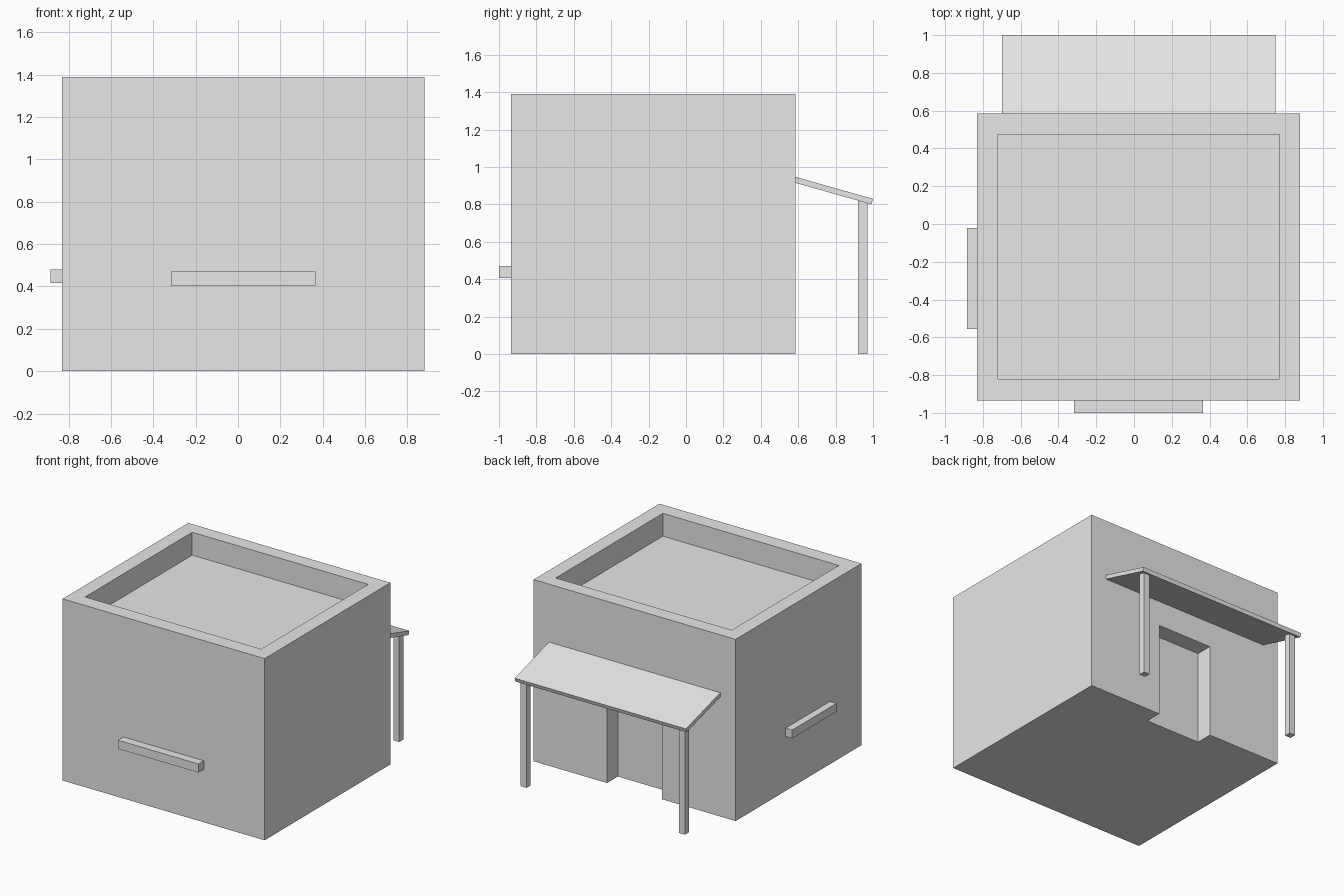
import bpy, bmesh

if "Cube" in bpy.data.objects:
    bpy.data.objects.remove(bpy.data.objects["Cube"])

CX = 0.025                       # centre line of the house in x

plaster = bpy.data.materials.new("pale_plaster")
plaster.diffuse_color = (0.8, 0.8, 0.8, 1)
plaster.use_nodes = True
plaster.node_tree.nodes["Principled BSDF"].inputs["Base Color"].default_value = plaster.diffuse_color


def prism(name, profile, x0, x1):
    """Solid made by sweeping a (y, z) profile from x0 to x1."""
    bm = bmesh.new()
    face = bm.faces.new([bm.verts.new((x0, y, z)) for y, z in profile])
    swept = bmesh.ops.extrude_face_region(bm, geom=[face])["geom"]
    bmesh.ops.translate(bm, vec=(x1 - x0, 0, 0),
                        verts=[g for g in swept if isinstance(g, bmesh.types.BMVert)])
    bmesh.ops.recalc_face_normals(bm, faces=bm.faces)
    mesh = bpy.data.meshes.new(name)
    bm.to_mesh(mesh)
    bm.free()
    mesh.materials.append(plaster)
    obj = bpy.data.objects.new(name, mesh)
    bpy.context.collection.objects.link(obj)
    return obj


def box(name, x, y, z):
    return prism(name, [(y[0], z[0]), (y[1], z[0]), (y[1], z[1]), (y[0], z[1])], *x)


def cut(target, cutter):
    """Subtract the cutter for good, then remove it."""
    mod = target.modifiers.new("cut", 'BOOLEAN')
    mod.operation = 'DIFFERENCE'
    mod.solver = 'EXACT'
    mod.object = cutter
    bpy.context.view_layer.objects.active = target
    bpy.ops.object.modifier_apply(modifier=mod.name)
    bpy.data.objects.remove(cutter)


# House block with sunken flat roof and door recess
house = box("house_walls", (-0.83, 0.88), (-0.935, 0.585), (0, 1.39))
cut(house, box("roof_cutter", (-0.72, 0.77), (-0.82, 0.475), (1.215, 1.6)))
cut(house, box("door_cutter", (CX - 0.233, CX + 0.233), (0.455, 0.8), (-0.2, 0.72)))

# Sloping porch roof
prism("porch_roof", [(0.585, 0.947), (1.0, 0.829), (0.991, 0.8), (0.585, 0.915)],
      CX - 0.725, CX + 0.725)

# Porch posts
for side, name in ((-1, "left_post"), (1, "right_post")):
    x = CX + side * 0.67
    box(name, (x - 0.025, x + 0.025), (0.92, 0.97), (0, 0.815))

# Window sills on the front and left walls
box("front_sill", (-0.317, 0.365), (-1.0, -0.935), (0.405, 0.471))
box("left_sill", (-0.885, -0.83), (-0.555, -0.02), (0.416, 0.48))
